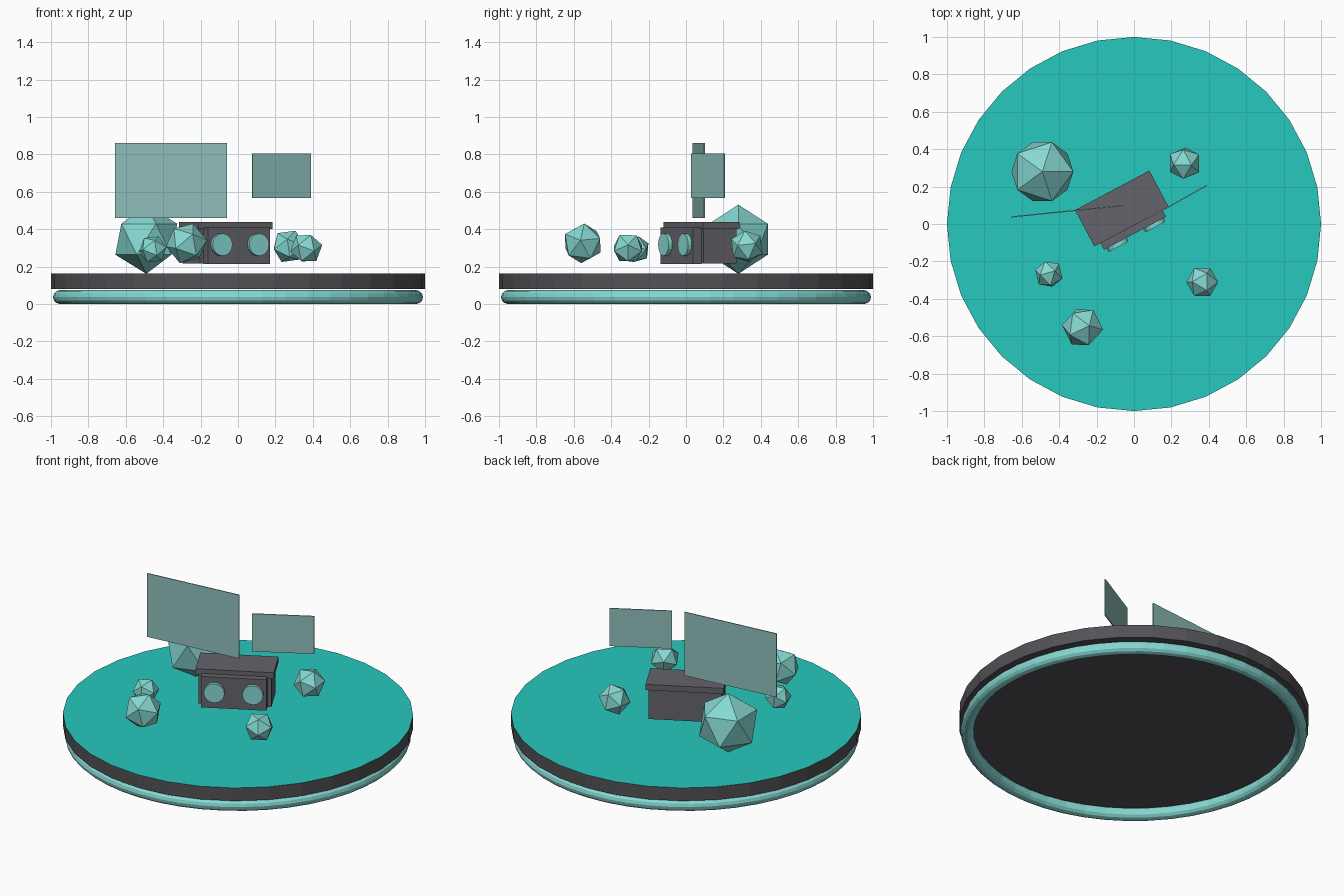
import bpy, math
from mathutils import Matrix, Vector

if "Cube" in bpy.data.objects:
    bpy.data.objects.remove(bpy.data.objects["Cube"])


def material(name, rgb):
    m = bpy.data.materials.new(name)
    m.diffuse_color = (*rgb, 1)
    m.use_nodes = True
    m.node_tree.nodes["Principled BSDF"].inputs["Base Color"].default_value = m.diffuse_color
    return m


DARK = material("dark_metal", (0.085, 0.085, 0.095))
CASE = material("case_metal", (0.13, 0.125, 0.145))
SURFACE = material("teal_surface", (0.02, 0.58, 0.51))
GLOW = material("pale_teal", (0.24, 0.69, 0.65))
SCREEN = material("screen_teal", (0.28, 0.53, 0.50))


def finish(name, mat):
    ob = bpy.context.object
    ob.name = name
    ob.data.materials.append(mat)
    return ob


def box(name, centre, size, mat, turn=0):
    bpy.ops.mesh.primitive_cube_add(size=1)
    ob = finish(name, mat)
    ob.matrix_world = (Matrix.Translation(centre)
                       @ Matrix.Rotation(math.radians(turn), 4, 'Z')
                       @ Matrix.Diagonal((*size, 1)))
    return ob


# Round platform with a teal top face
bpy.ops.mesh.primitive_cylinder_add(vertices=32, radius=1, depth=0.082,
                                    location=(0, 0, 0.122))
platform = finish("platform", DARK)
platform.data.materials.append(SURFACE)
for face in platform.data.polygons:
    if face.normal.z > 0.9:
        face.material_index = 1

# Glowing ring beneath the platform
bpy.ops.mesh.primitive_torus_add(major_radius=0.952, minor_radius=0.037,
                                 major_segments=48, minor_segments=12,
                                 location=(0, 0, 0.037))
finish("under_ring", GLOW)

# Floating case: body, lid, front plate and two round lenses, turned together
TURN = 28
spin = Matrix.Rotation(math.radians(TURN), 4, 'Z')
CASE_AT = Vector((-0.065, 0.083, 0))


def on_case(x, y, z):
    return CASE_AT + spin @ Vector((x, y, z))


box("case_body", on_case(0, 0, 0.31), (0.42, 0.20, 0.19), CASE, TURN)
box("case_lid", on_case(0, 0, 0.419), (0.45, 0.22, 0.036), CASE, TURN)
box("case_front_plate", on_case(0, -0.125, 0.312), (0.375, 0.05, 0.195), CASE, TURN)
for side, x in (("left", -0.111), ("right", 0.111)):
    bpy.ops.mesh.primitive_cylinder_add(vertices=16, radius=0.06, depth=0.035,
                                        location=on_case(x, -0.1545, 0.317),
                                        rotation=(math.pi / 2, 0, math.radians(TURN)))
    finish(side + "_lens", GLOW)

# Floating thin screens
box("large_screen", (-0.358, 0.068, 0.66), (0.602, 0.006, 0.40), SCREEN, 5.8)
box("small_screen", (0.232, 0.118, 0.686), (0.357, 0.006, 0.238), SCREEN, 29.3)

# Crystals: centre, radius, rotation in degrees
crystals = [
    ((-0.49, 0.28, 0.346), 0.185, (0, 0, 0)),
    ((0.27, 0.325, 0.308), 0.092, (20, 15, 40)),
    ((0.365, -0.31, 0.298), 0.087, (35, 10, 15)),
    ((-0.455, -0.268, 0.292), 0.077, (10, 25, 50)),
    ((-0.275, -0.552, 0.324), 0.112, (15, 12, 65)),
]
for i, (at, r, rot) in enumerate(crystals):
    bpy.ops.mesh.primitive_ico_sphere_add(subdivisions=1, radius=r, location=at,
                                          rotation=[math.radians(a) for a in rot])
    finish(f"crystal_{i + 1}", GLOW)
